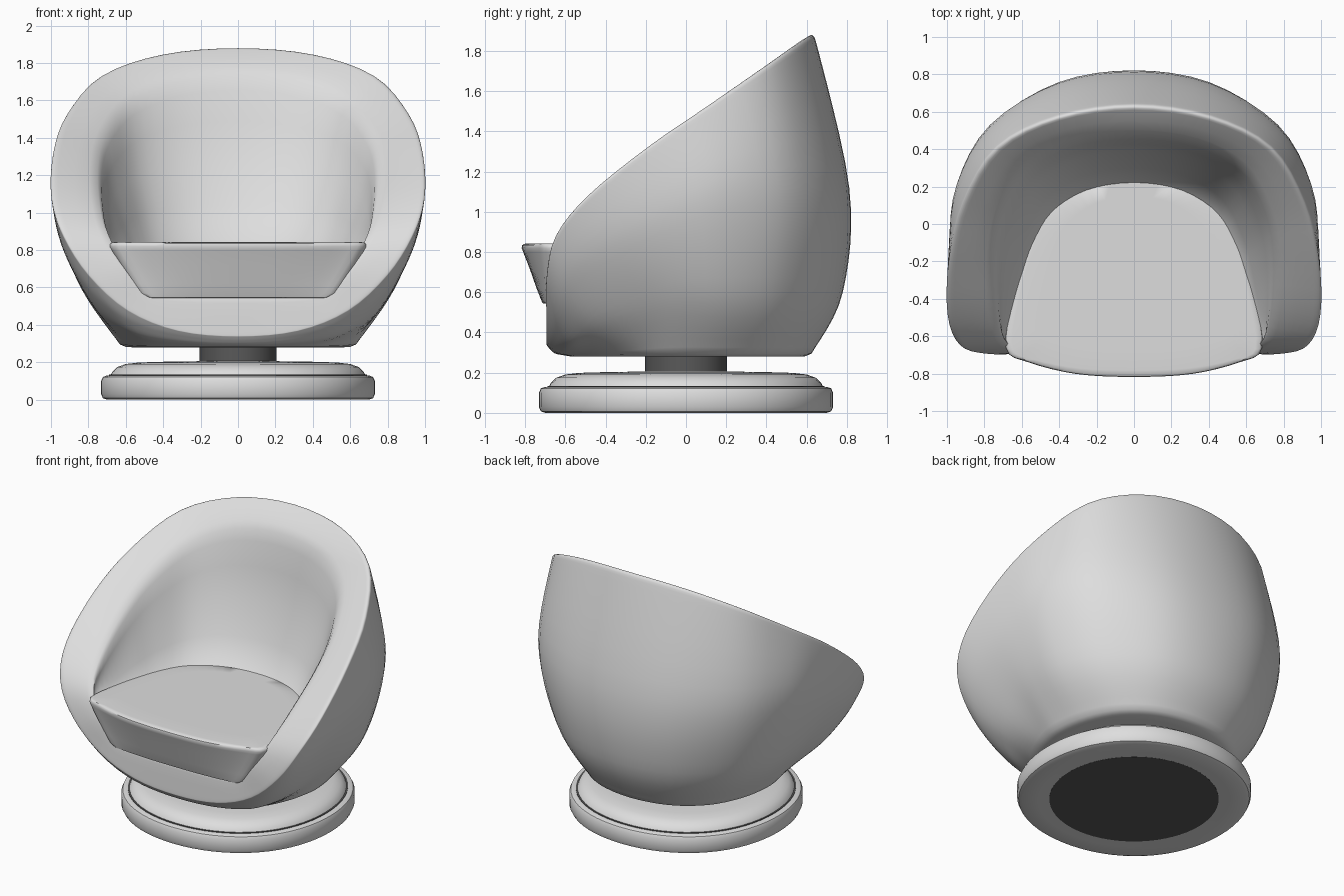
import bpy, bmesh, math
from mathutils import Vector as V

if "Cube" in bpy.data.objects:
    bpy.data.objects.remove(bpy.data.objects["Cube"])

def material(name, g):
    m = bpy.data.materials.new(name)
    m.diffuse_color = (g, g, g, 1)
    m.use_nodes = True
    m.node_tree.nodes["Principled BSDF"].inputs["Base Color"].default_value = m.diffuse_color
    return m

LIGHT = material("light grey", 0.73)
DARK = material("dark grey", 0.10)

def catmull(a, b, c, d, t):
    return 0.5 * (2 * b + (c - a) * t + (2 * a - 5 * b + 4 * c - d) * t * t
                  + (3 * b - a - 3 * c + d) * t ** 3)

def mirrored_loop(half, n=4):
    """Smooth closed loop from the x >= 0 half of its key points."""
    k = [V(p) for p in half]
    k += [V((-p.x, p.y, p.z)) for p in k[-2:0:-1]]
    m = len(k)
    return [catmull(k[i - 1], k[i], k[(i + 1) % m], k[(i + 2) % m], j / n)
            for i in range(m) for j in range(n)]

def loft(name, rings, mat, start=None, end=None, angle=40):
    """Skin a list of equal rings; caps are n-gons or fans to a centre point."""
    bm = bmesh.new()
    vs = [[bm.verts.new(p) for p in r] for r in rings]
    n = len(vs[0])
    for a, b in zip(vs, vs[1:]):
        for i in range(n):
            j = (i + 1) % n
            bm.faces.new((a[i], a[j], b[j], b[i]))
    for ring, centre in ((vs[0], start), (vs[-1], end)):
        if centre is None:
            bm.faces.new(ring)
        else:
            c = bm.verts.new(centre)
            for i in range(n):
                bm.faces.new((ring[i], ring[(i + 1) % n], c))
    bmesh.ops.recalc_face_normals(bm, faces=bm.faces)
    me = bpy.data.meshes.new(name)
    bm.to_mesh(me)
    bm.free()
    ob = bpy.data.objects.new(name, me)
    bpy.context.collection.objects.link(ob)
    me.materials.append(mat)
    bpy.ops.object.select_all(action='DESELECT')
    ob.select_set(True)
    bpy.context.view_layer.objects.active = ob
    bpy.ops.object.shade_smooth_by_angle(angle=math.radians(angle))
    return ob

def lathe(name, profile, mat, n=64, square=0.02):
    """Turned part, swelling very slightly towards the diagonals."""
    rings = []
    for r, z in profile:
        ring = []
        for i in range(n):
            a = 2 * math.pi * i / n
            s = r * (1 + square * math.sin(2 * a) ** 2)
            ring.append(V((s * math.cos(a), s * math.sin(a), z)))
        rings.append(ring)
    return loft(name, rings, mat)

# Shell: key loops from front bottom, up the side, to the top of the back
rim = mirrored_loop([
    (0, -.695, .34), (.32, -.695, .37), (.59, -.695, .48), (.80, -.695, .67),
    (.935, -.65, .88), (1.0, -.49, 1.085), (.99, -.19, 1.33), (.915, .115, 1.54),
    (.735, .41, 1.745), (.41, .575, 1.86), (0, .635, 1.895)])
upper = mirrored_loop([
    (0, -.675, .315), (.31, -.67, .34), (.56, -.65, .41), (.75, -.62, .54),
    (.88, -.55, .70), (.945, -.36, .83), (.975, -.08, .98), (.945, .22, 1.1),
    (.77, .53, 1.12), (.41, .75, 1.12), (0, .812, 1.12)])
lower = mirrored_loop([
    (0, -.65, .295), (.28, -.635, .305), (.51, -.58, .335), (.66, -.5, .40),
    (.75, -.4, .47), (.80, -.2, .54), (.84, -.02, .6), (.81, .23, .6),
    (.67, .49, .6), (.37, .71, .6), (0, .78, .6)])
foot = mirrored_loop([
    (0, -.61, .287), (.2, -.59, .287), (.37, -.52, .287), (.49, -.42, .287),
    (.57, -.28, .29), (.615, -.15, .295), (.63, 0, .295), (.59, .22, .295),
    (.475, .43, .295), (.27, .575, .295), (0, .625, .295)])
lip = mirrored_loop([
    (0, -.685, .56), (.28, -.685, .56), (.46, -.685, .58), (.60, -.68, .73),
    (.69, -.62, .89), (.73, -.45, 1.06), (.74, -.18, 1.26), (.70, .06, 1.43),
    (.57, .30, 1.60), (.33, .43, 1.71), (0, .47, 1.75)])
well = mirrored_loop([
    (0, -.6, .57), (.3, -.6, .57), (.45, -.6, .59), (.58, -.6, .70),
    (.66, -.58, .8), (.625, -.42, .8), (.58, -.27, .8), (.53, -.12, .8),
    (.43, .05, .8), (.25, .165, .8), (0, .205, .8)])

def between(a, b, t):
    return [p.lerp(q, t) for p, q in zip(a, b)]

# flat underside with a softened edge
rings = [[V((p.x * s, p.y * s, z)) for p in foot] for s, z in ((.85, .28), (.945, .281))]
cols = [foot, foot, lower, upper, rim, rim]
for s in range(3):
    for j in range(6):
        rings.append([catmull(*(cols[s + k][i] for k in range(4)), j / 6)
                      for i in range(len(rim))])
# rounded outer edge of the rim
edge_out, edge_in = between(rim, upper, .06), between(rim, lip, .16)
for t in (0, .2, .4, .6, .8, 1):
    rings.append(between(between(edge_out, rim, t), between(rim, edge_in, t), t))
rings.append(between(rim, lip, .5))
# rounded lip and bowed inner wall
wall = between(lip, well, .5)
wall = [p + V((p.x * .035, max(0, p.y + .1) * .12, 0)) for p in wall]
lip_out, lip_in = between(lip, rim, .2), between(lip, wall, .2)
lip_mid = between(between(lip_out, lip_in, .5), lip, .5)
rings += [lip_out, lip_mid, lip_in, between(lip, wall, .55), wall,
          between(wall, well, .5), well]
loft("shell", rings, LIGHT, end=(0, -.2, .6), angle=50)

# Seat cushion, with a bowed front that leans forward
outline = mirrored_loop([
    (0, -.815, 0), (.3, -.8, 0), (.55, -.74, 0), (.675, -.665, 0), (.64, -.4, 0),
    (.56, -.12, 0), (.46, .05, 0), (.26, .18, 0), (0, .225, 0)])

def cushion_ring(z, sx, bow):
    ring = []
    for p in outline:
        y = p.y if p.y > -.66 else -.685 + .025 * bow + (p.y + .66) * bow
        ring.append(V((p.x * sx, y, z)))
    return ring

layers = [(.543, .66, .1), (.546, .72, .22), (.57, .78, .3), (.62, .83, .45),
          (.72, .93, .72), (.80, 1.0, .96), (.82, 1.015, 1.02), (.834, 1.01, 1.0),
          (.841, .995, .92)]
top = cushion_ring(.843, .96, .75)
loft("seat_cushion", [cushion_ring(*l) for l in layers]
     + [top, [V((p.x * .8, p.y * .8 - .03, p.z)) for p in top]], LIGHT)

# Round swivel base with its dark seam, underside pad and stem
lathe("base_ring", [(.53, .004), (.60, 0), (.70, 0), (.722, .008), (.732, .03), (.732, .10),
                    (.722, .122), (.70, .13), (.66, .13)], LIGHT)
lathe("base_seam", [(.60, .12), (.69, .12), (.69, .134), (.60, .134)], DARK)
lathe("base_top", [(.60, .125), (.682, .13), (.672, .15), (.645, .175), (.60, .191),
                   (.53, .199), (.40, .203), (.20, .206)], LIGHT)
lathe("base_pad", [(.54, .003), (.54, .012)], DARK, square=0)
lathe("stem", [(.205, .19), (.205, .29)], DARK, square=0)
